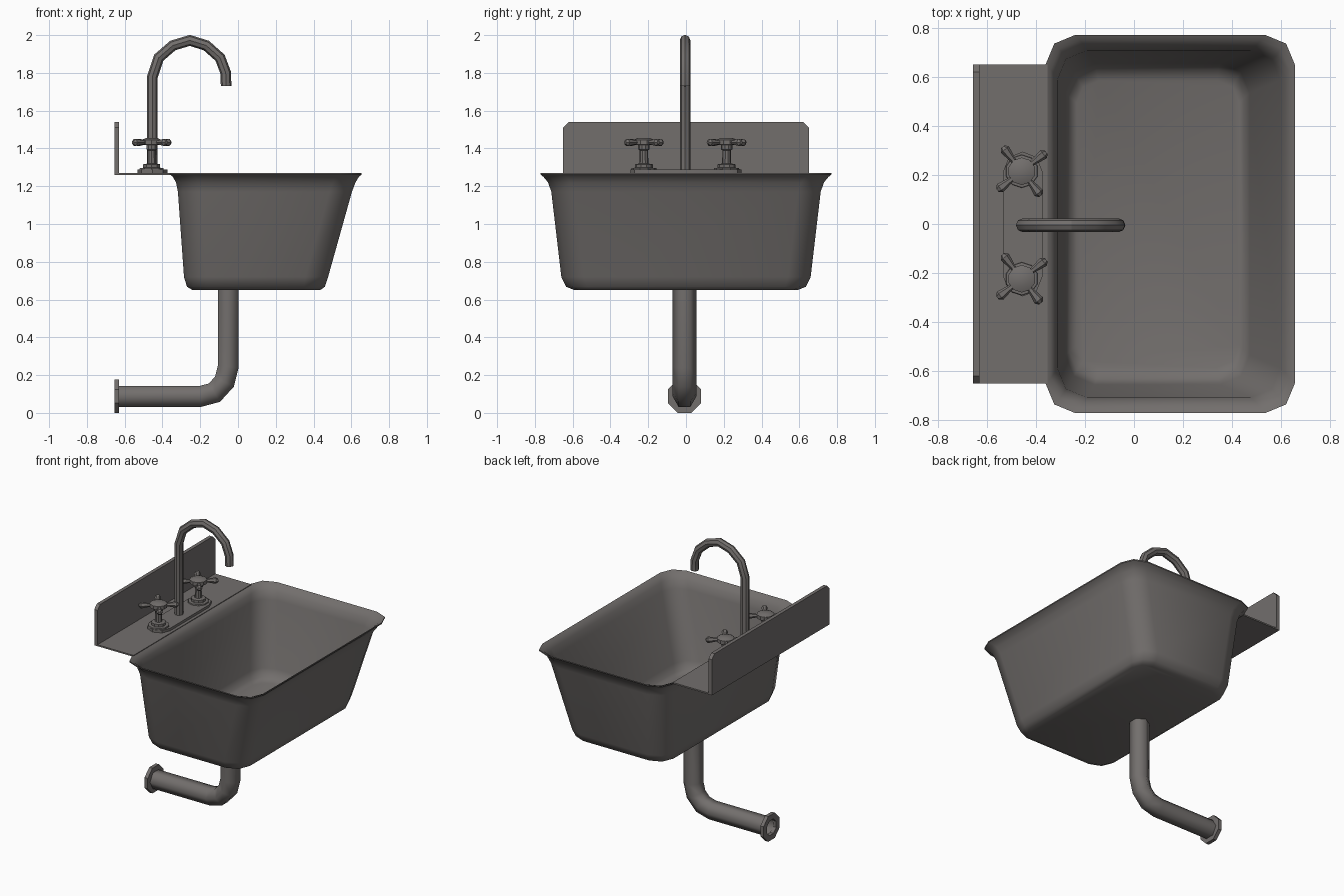
import bpy, bmesh, math
from mathutils import Matrix, Vector

if "Cube" in bpy.data.objects:
    bpy.data.objects.remove(bpy.data.objects["Cube"])

metal = bpy.data.materials.new("dark_grey_metal")
metal.diffuse_color = (0.17, 0.158, 0.152, 1)
metal.use_nodes = True
metal.node_tree.nodes["Principled BSDF"].inputs["Base Color"].default_value = metal.diffuse_color


def finish(name, bm, angle=None):
    bmesh.ops.recalc_face_normals(bm, faces=bm.faces[:])
    me = bpy.data.meshes.new(name)
    bm.to_mesh(me)
    bm.free()
    me.materials.append(metal)
    ob = bpy.data.objects.new(name, me)
    bpy.context.collection.objects.link(ob)
    if angle:
        bpy.ops.object.select_all(action='DESELECT')
        ob.select_set(True)
        bpy.context.view_layer.objects.active = ob
        bpy.ops.object.shade_smooth_by_angle(angle=math.radians(angle))
    return ob


def loft(bm, rings, cap_start=True, cap_end=True):
    vs = [[bm.verts.new(p) for p in r] for r in rings]
    n = len(vs[0])
    for a, b in zip(vs, vs[1:]):
        for i in range(n):
            j = (i + 1) % n
            bm.faces.new((a[i], a[j], b[j], b[i]))
    if cap_start:
        bm.faces.new(vs[0])
    if cap_end:
        bm.faces.new(vs[-1])


def lathe(bm, profile, segs, mat, caps=True):
    rings = [[mat @ Vector((r * math.cos(2 * math.pi * (i + .5) / segs),
                            r * math.sin(2 * math.pi * (i + .5) / segs), z))
              for i in range(segs)] for r, z in profile]
    loft(bm, rings, caps, caps)


def tube(name, path, radius, sides, y, caps, angle):
    # sweep a ring along a path lying in the xz plane
    pts = [Vector((x, 0, z)) for x, z in path]
    rings = []
    for i, p in enumerate(pts):
        d1 = (p - pts[i - 1]).normalized() if i else None
        d2 = (pts[i + 1] - p).normalized() if i < len(pts) - 1 else None
        t = ((d1 or d2) + (d2 or d1)).normalized()
        n = Vector((t.z, 0, -t.x))
        k = 1 / max(.7, t.dot(d1 or d2))
        rings.append([p + n * (k * radius * math.sin(2 * math.pi * s / sides))
                      + Vector((0, y + radius * math.cos(2 * math.pi * s / sides), 0))
                      for s in range(sides)])
    bm = bmesh.new()
    loft(bm, rings, caps, caps)
    return finish(name, bm, angle)


def prism(name, outline, offset, angle=None):
    bm = bmesh.new()
    loft(bm, [[Vector(p) for p in outline], [Vector(p) + Vector(offset) for p in outline]])
    return finish(name, bm, angle)


def rounded(z, x0, x1, y, r):
    pts = []
    for q, (cx, cy) in enumerate(((x1 - r, y - r), (x0 + r, y - r),
                                  (x0 + r, r - y), (x1 - r, r - y))):
        for k in range(3):
            a = math.radians(90 * q + 45 * k)
            pts.append((cx + r * math.cos(a), cy + r * math.sin(a), z))
    return pts


# basin: outer wall going up, thin rim, inner wall going down
sections = [(0.65, -.24, .435, .59, .09), (0.668, -.27, .46, .635, .11),
            (0.72, -.286, .477, .66, .12), (1.17, -.318, .603, .713, .12),
            (1.22, -.328, .622, .73, .12), (1.25, -.345, .64, .755, .12),
            (1.262, -.36, .655, .77, .12)]
rings = [rounded(*s) for s in sections]
rings.append(rounded(1.27, -.36, .655, .77, .12))
rings += [rounded(z + .008, a + .006, b - .006, y - .006, r)
          for z, a, b, y, r in reversed(sections[:-1])]
bm = bmesh.new()
loft(bm, rings)
finish("basin", bm, 50)

# ledge behind the basin and upright backsplash
prism("ledge", [(-.655, -.65, 1.26), (-.352, -.65, 1.26), (-.352, .65, 1.26),
                (-.655, .65, 1.26)], (0, 0, .01))
half = [(.65, 1.26), (.65, 1.51), (.62, 1.54)]
prof = half + [(-y, z) for y, z in reversed(half)]
prism("backsplash", [(-.655, y, z) for y, z in prof], (.025, 0, 0))

# faucet base plate with rounded ends
X = -.453
ends = [(X + .08 * math.cos(math.radians(a)),
         (.215 if a < 180 else -.215) + .08 * math.sin(math.radians(a)), 1.265)
        for a in (0, 45, 90, 135, 179.9, 180.1, 225, 270, 315, 360)]
prism("faucet_plate", ends, (0, 0, .023), 30)

# gooseneck spout
tube("spout", [(X, 1.28), (X, 1.78), (-.42, 1.88), (-.345, 1.945), (-.255, 1.972),
               (-.168, 1.945), (-.095, 1.88), (-.065, 1.80), (-.063, 1.73)],
     .028, 8, -.005, True, 30)

# two cross handles
for side, y in (("left", -.223), ("right", .215)):
    bm = bmesh.new()
    base = Matrix.Translation((X - .004, y, 0))
    lathe(bm, [(.068, 1.285), (.066, 1.296), (.047, 1.298), (.047, 1.316), (.024, 1.32),
               (.022, 1.39), (.03, 1.395), (.03, 1.418), (.056, 1.42),
               (.056, 1.445), (.03, 1.456)], 10, base)
    for k in range(4):
        spoke = (base @ Matrix.Translation((0, 0, 1.432))
                 @ Matrix.Rotation(math.radians(38 + 90 * k), 4, 'Z')
                 @ Matrix.Rotation(math.pi / 2, 4, 'Y'))
        lathe(bm, [(.01, .03), (.012, .06), (.021, .112), (.01, .126)], 6, spoke)
    finish(side + "_handle", bm, 30)

# drain pipe with elbow, and wall flange ring
tube("drain_pipe", [(-.052, .655), (-.052, .245), (-.072, .165), (-.125, .107),
                    (-.2, .087), (-.645, .087)], .063, 6, -.008, False, 65)
bm = bmesh.new()
lathe(bm, [(.055, -.655), (.095, -.655), (.095, -.63), (.055, -.63), (.055, -.655)], 8,
      Matrix.Translation((0, -.008, .0885)) @ Matrix.Rotation(math.pi / 2, 4, 'Y'), False)
finish("wall_flange", bm, 30)
